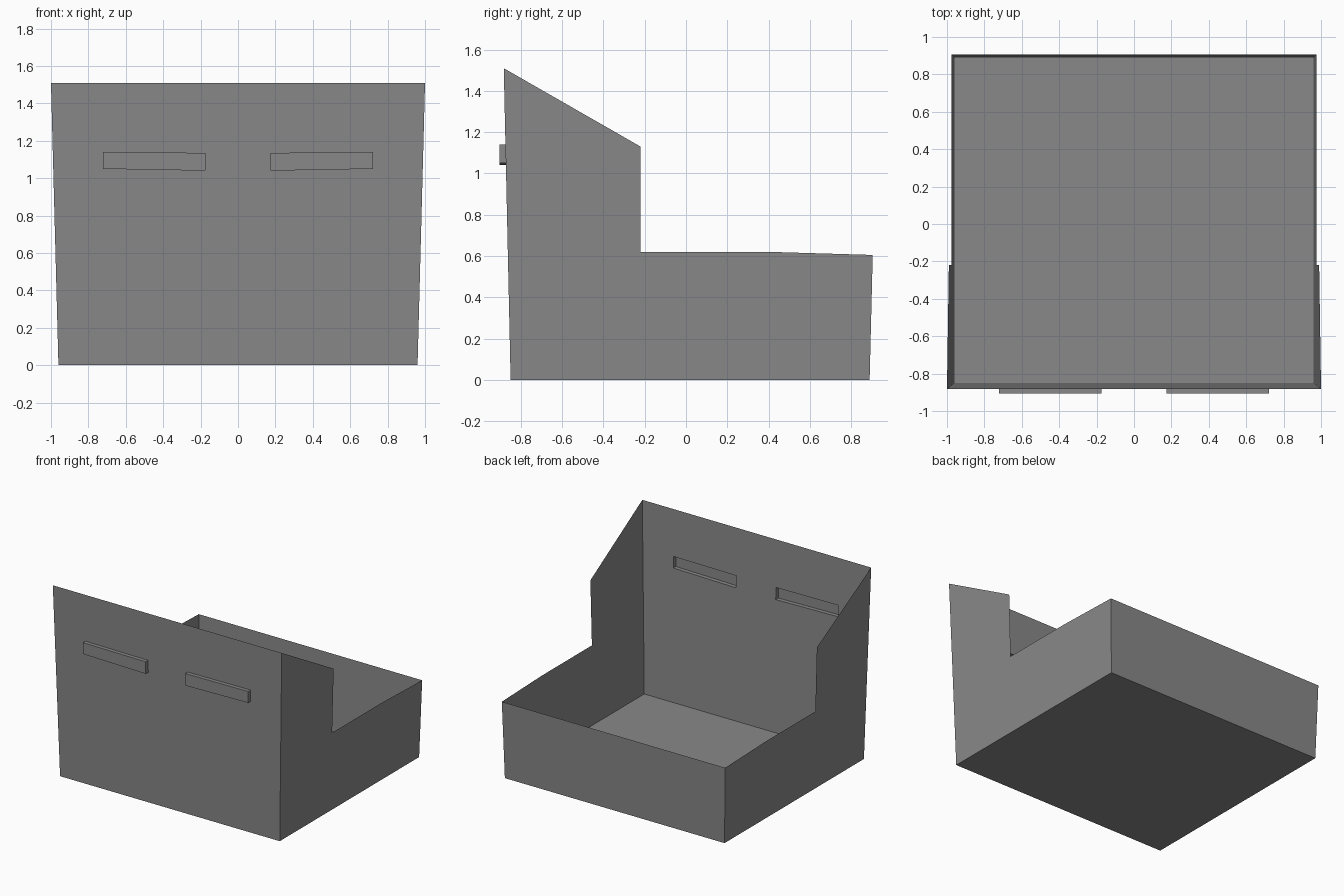
import bpy, bmesh

if "Cube" in bpy.data.objects:
    bpy.data.objects.remove(bpy.data.objects["Cube"])

grey = bpy.data.materials.new("plain grey")
grey.diffuse_color = (0.25, 0.25, 0.25, 1)
grey.use_nodes = True
grey.node_tree.nodes["Principled BSDF"].inputs["Base Color"].default_value = grey.diffuse_color

# Walls lean outward slightly as they rise
def side_x(z): return 0.96 + 0.0265 * z
def front_y(z): return -0.85 - 0.022 * z


def make(name, faces):
    """One sheet object from a list of polygons given as points."""
    bm = bmesh.new()
    for pts in faces:
        bm.faces.new([bm.verts.new(p) for p in pts])
    bmesh.ops.remove_doubles(bm, verts=bm.verts, dist=0.0005)
    me = bpy.data.meshes.new(name)
    bm.to_mesh(me)
    bm.free()
    me.materials.append(grey)
    ob = bpy.data.objects.new(name, me)
    bpy.context.collection.objects.link(ob)
    return ob


TOP, BACK = 1.51, 0.605

# Floor
b = side_x(0)
make("floor", [[(-b, -0.85, 0), (b, -0.85, 0), (b, 0.89, 0), (-b, 0.89, 0)]])

# Side walls with the stepped, sloping top edge
profile = [(front_y(0), 0), (0.89, 0), (0.905, BACK), (0.4, 0.62),
           (-0.22, 0.62), (-0.22, 1.13), (front_y(TOP), TOP)]
for s, name in ((1, "right_wall"), (-1, "left_wall")):
    pts = [(s * side_x(z), y, z) for y, z in profile]
    make(name, [pts if s > 0 else pts[::-1]])

# Low back wall
t = side_x(BACK)
make("back_wall", [[(b, 0.89, 0), (-b, 0.89, 0), (-t, 0.905, BACK), (t, 0.905, BACK)]])

# Tall front wall: a grid of panels, leaving two open slots
columns = [(None, 1.05, 1.14), (0.722, 1.05, 1.14), (0.173, 1.04, 1.135)]
columns = [(-1, c) for c in columns] + [(1, c) for c in columns[::-1]]


def wall_point(col, row):
    s, (x, low, high) = columns[col]
    z = (0, low, high, TOP)[row]
    return (s * (side_x(z) if x is None else x), front_y(z), z)


panels, slots = [], []
for c in range(5):
    for r in range(3):
        quad = [wall_point(c, r), wall_point(c + 1, r),
                wall_point(c + 1, r + 1), wall_point(c, r + 1)]
        (slots if r == 1 and c in (1, 3) else panels).append(quad)
make("front_wall", panels)

# Hollow handles standing out from the front wall, open to the inside
for quad, name in zip(slots, ("left_handle", "right_handle")):
    outer = [(x, -0.905, z) for x, y, z in quad]
    faces = [outer]
    for i in range(4):
        j = (i + 1) % 4
        faces.append([quad[i], quad[j], outer[j], outer[i]])
    make(name, faces)
